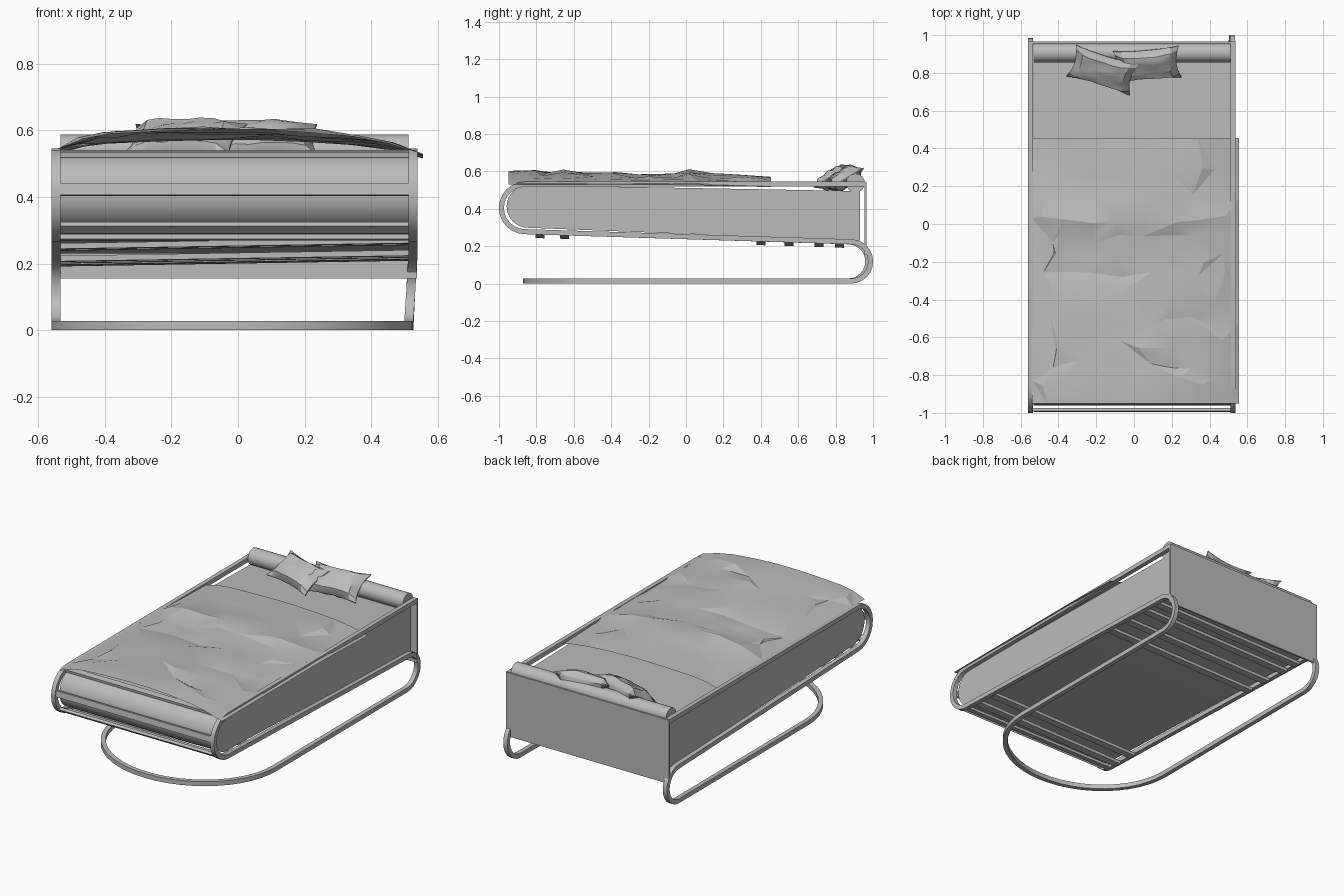
import bpy, bmesh, math, random
from mathutils import Vector, Matrix

if "Cube" in bpy.data.objects:
    bpy.data.objects.remove(bpy.data.objects["Cube"])

random.seed(4)
grey = bpy.data.materials.new("plain grey")
grey.diffuse_color = (0.5, 0.5, 0.5, 1)
grey.use_nodes = True
grey.node_tree.nodes["Principled BSDF"].inputs["Base Color"].default_value = grey.diffuse_color
XL, XR = -0.533, 0.512          # inner faces of the two side frames


def finish(name, bm, smooth=30):
    bmesh.ops.recalc_face_normals(bm, faces=bm.faces)
    me = bpy.data.meshes.new(name)
    bm.to_mesh(me)
    bm.free()
    me.materials.append(grey)
    ob = bpy.data.objects.new(name, me)
    bpy.context.collection.objects.link(ob)
    bpy.ops.object.select_all(action='DESELECT')
    ob.select_set(True)
    bpy.context.view_layer.objects.active = ob
    bpy.ops.object.shade_smooth_by_angle(angle=math.radians(smooth))
    return ob


def arc(cy, cz, r, a0, a1, n=12):
    """Points (y, z) round a centre, angles in degrees."""
    return [(cy + r * math.cos(math.radians(a0 + (a1 - a0) * i / n)),
             cz + r * math.sin(math.radians(a0 + (a1 - a0) * i / n))) for i in range(n + 1)]


def prism(name, profile, x0=XL, x1=XR, drop=0.0):
    """Extrude a (y, z) profile along x; drop lowers the left end."""
    bm = bmesh.new()
    a = [bm.verts.new((x0, y, z - drop)) for y, z in profile]
    b = [bm.verts.new((x1, y, z)) for y, z in profile]
    n = len(profile)
    bm.faces.new(a)
    bm.faces.new(b)
    for i in range(n):
        bm.faces.new((a[i], a[(i + 1) % n], b[(i + 1) % n], b[i]))
    return finish(name, bm)


def lerp_table(t, table):
    for (a, va), (b, vb) in zip(table, table[1:]):
        if t <= b:
            return va + (vb - va) * (t - a) / (b - a)
    return table[-1][1]


# --- bent frame: one continuous bar, both sides joined by the floor loop
side = [(0.96, 0.532)] + arc(-0.86, 0.405, 0.127, 90, 270) + arc(0.882, 0.119, 0.105, 90, -90)
path = [(0.525 if z > 0.23 else 0.512 + 0.013 * z / 0.23, y, z) for y, z in side]
floor = [(-0.0175 + 0.5295 * math.cos(t), -0.38 - 0.477 * math.sin(t), 0.014)
         for t in [math.pi * i / 24 for i in range(25)]]
left = [(-0.547, y - (0.015 if z < 0.225 else 0), z) for y, z in reversed(side)]
path = [Vector(p) for p in path + floor + left]

bm = bmesh.new()
rings = []
for i, p in enumerate(path):
    tan = (path[min(i + 1, len(path) - 1)] - path[max(i - 1, 0)]).normalized()
    if len(side) <= i < len(side) + len(floor):
        lat = tan.cross(Vector((0, 0, 1))).normalized()
    else:
        lat = Vector((-1 if p.x > 0 else 1, 0, 0))
    nor = lat.cross(tan).normalized()
    rings.append([bm.verts.new(p + 0.0135 * (a * lat + b * nor))
                  for a, b in ((1, 1), (-1, 1), (-1, -1), (1, -1))])
for r, s in zip(rings, rings[1:]):
    for k in range(4):
        bm.faces.new((r[k], r[(k + 1) % 4], s[(k + 1) % 4], s[k]))
bm.faces.new(rings[0])
bm.faces.new(rings[-1])
finish("bent_frame", bm)

# --- mattress body with rounded foot, and headboard panel
prism("mattress_body", [(0.93, 0.495)] + arc(-0.845, 0.413, 0.114, 90, 270, 16) + [(0.93, 0.23)])
prism("headboard_panel", [(0.954, 0.155), (0.965, 0.155), (0.965, 0.543), (0.954, 0.543)],
      -0.56, 0.538)

# --- flat foot slats set around the front bend
for i, deg in enumerate((100, 172, 230, 262)):
    a = math.radians(deg)
    c = Vector((-0.86 + 0.127 * math.cos(a), 0.405 + 0.127 * math.sin(a)))
    r, t = Vector((math.cos(a), math.sin(a))), Vector((-math.sin(a), math.cos(a)))
    prism("foot_slat_%d" % (i + 1),
          [tuple(c + 0.008 * p * r + 0.018 * q * t) for p, q in ((-1, -1), (1, -1), (1, 1), (-1, 1))])

# --- under slats between the lower rails, slightly lower on the left
for i, y in enumerate((0.82, 0.71, 0.55, 0.40, -0.65, -0.78)):
    z = 0.281 - 0.0318 * (y + 0.86)
    prism("under_slat_%d" % (i + 1),
          [(y - 0.024, z - 0.017), (y + 0.024, z - 0.019), (y + 0.024, z), (y - 0.024, z)],
          drop=0.017)

# --- bolster along the head
prism("bolster", arc(0.906, 0.538, 0.05, 0, 345, 23))

# --- draped blanket: coarse sheet with cross creases
along = [(-0.95, 0.95), (-0.83, 1.1), (-0.5, 1.0), (-0.2, 0.68), (0.03, 1.05), (0.2, 0.85), (0.455, 0.66)]
across = [(-0.55, 0.0), (-0.43, 0.72), (-0.2, 0.9), (0.0, 1.0), (0.3, 0.75), (0.555, 0.0)]
xs = [-0.54, -0.46, -0.38, -0.24, -0.08, 0.06, 0.2, 0.34, 0.45, 0.556]
ys = [-0.95, -0.83, -0.74, -0.64, -0.52, -0.4, -0.28, -0.18, -0.08, 0.03, 0.14, 0.28, 0.455]
bm = bmesh.new()
grid = []
for j, y in enumerate(ys):
    row = []
    for i, x in enumerate(xs):
        h = 0.068 * lerp_table(y, along) * lerp_table(x, across)
        dx = dy = 0.0
        if 0 < i < len(xs) - 1 and 0 < j < len(ys) - 1:
            dx, dy = random.uniform(-0.04, 0.04), random.uniform(-0.03, 0.03)
            h += random.uniform(-0.012, 0.006) * lerp_table(x, across)
            if -0.4 < x < 0.36 and j % 2 == 0 and j < 11:      # valleys between creases
                h -= random.uniform(0.006, 0.018)
            if x < -0.37 - 0.13 * (0.3 - y) and y < 0.3:       # tucked fold on the left
                h *= 0.75
        base = 0.541 - 0.013 * max(0, y) / 0.455 - (0.012 if x > 0.5 else 0)
        row.append(bm.verts.new((x + dx, y + dy, base + max(h, 0.0))))
    grid.append(row)
for j in range(len(ys) - 1):
    for i in range(len(xs) - 1):
        a, b, c, d = grid[j][i], grid[j][i + 1], grid[j + 1][i + 1], grid[j + 1][i]
        tris = ((a, b, c), (a, c, d)) if (i + j) % 2 else ((a, b, d), (b, c, d))
        for t in tris:
            bm.faces.new(t)
finish("blanket", bm, 13)


# --- rumpled pillows with pinched corners
def pillow(name, loc, turn, tilt):
    bm = bmesh.new()
    bmesh.ops.create_cube(bm, size=2)
    bmesh.ops.subdivide_edges(bm, edges=bm.edges, cuts=7, use_grid_fill=True)
    for v in bm.verts:
        u, w, s = v.co
        puff = max(0.0, (1 - u ** 4) * (1 - w ** 4)) ** 0.5
        sides = 1 - 0.16 * (1 - u * u) * abs(w)
        ends = 1 - 0.12 * (1 - w * w) * abs(u)
        wrinkle = random.uniform(-0.008, 0.008) * puff
        v.co = (0.175 * u * ends, 0.1 * w * sides, s * (0.003 + 0.042 * puff) + wrinkle)
    bm.transform(Matrix.Translation(loc) @ Matrix.Rotation(math.radians(turn), 4, 'Z')
                 @ Matrix.Rotation(math.radians(tilt), 4, 'X'))
    finish(name, bm, 30)


pillow("left_pillow", (-0.165, 0.815, 0.567), -17, 30)
pillow("right_pillow", (0.07, 0.845, 0.563), 5, 32)
